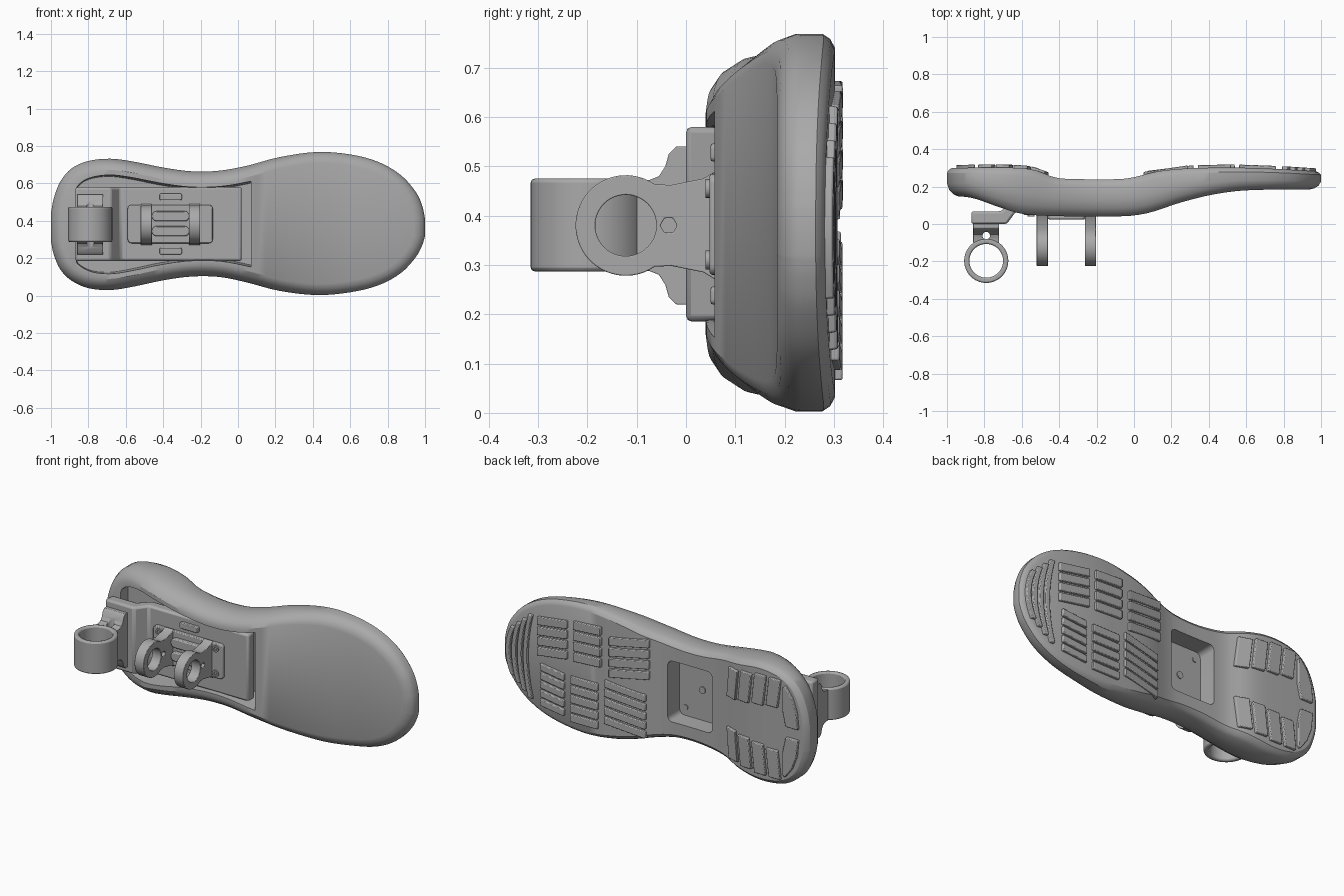
import bpy, bmesh, math

cube = bpy.data.objects.get("Cube")
if cube:
    bpy.data.objects.remove(cube, do_unlink=True)

grey = bpy.data.materials.new("neutral_grey")
grey.use_nodes = True
grey.diffuse_color = (0.4, 0.4, 0.4, 1)
grey.node_tree.nodes["Principled BSDF"].inputs["Base Color"].default_value = (0.4, 0.4, 0.4, 1)


# ---------- helpers ----------
def finish(bm, name):
    bmesh.ops.recalc_face_normals(bm, faces=bm.faces)
    mesh = bpy.data.meshes.new(name)
    bm.to_mesh(mesh)
    bm.free()
    mesh.materials.append(grey)
    obj = bpy.data.objects.new(name, mesh)
    bpy.context.collection.objects.link(obj)
    return obj


def activate(obj):
    bpy.ops.object.select_all(action='DESELECT')
    obj.select_set(True)
    bpy.context.view_layer.objects.active = obj


def cut(obj, *cutters):
    for c in cutters:
        m = obj.modifiers.new("cut", 'BOOLEAN')
        m.object, m.operation, m.solver = c, 'DIFFERENCE', 'EXACT'
        activate(obj)
        bpy.ops.object.modifier_apply(modifier=m.name)
        bpy.data.objects.remove(c, do_unlink=True)


def smooth(obj, bevel=0.0, angle=35):
    if bevel:
        m = obj.modifiers.new("bevel", 'BEVEL')
        m.width, m.segments, m.limit_method = bevel, 2, 'ANGLE'
        m.angle_limit = math.radians(40)
    activate(obj)
    bpy.ops.object.shade_smooth_by_angle(angle=math.radians(angle))
    return obj


PLACE = {'x': lambda u, v, w: (w, u, v),
         'y': lambda u, v, w: (u, w, v),
         'z': lambda u, v, w: (u, v, w)}


def prism(name, pts, axis, lo, hi, top=None):
    """Extrude a 2D outline along an axis; top is an optional second outline."""
    bm = bmesh.new()
    a = [bm.verts.new(PLACE[axis](u, v, lo)) for u, v in pts]
    b = [bm.verts.new(PLACE[axis](u, v, hi)) for u, v in (top or pts)]
    bm.faces.new(a)
    bm.faces.new(b[::-1])
    for i in range(len(a)):
        j = (i + 1) % len(a)
        bm.faces.new((a[i], a[j], b[j], b[i]))
    return finish(bm, name)


def arc(cu, cv, r, start=0, end=360, n=48):
    full = end - start >= 360
    steps = n if full else n - 1
    return [(cu + r * math.cos(math.radians(start + (end - start) * i / steps)),
             cv + r * math.sin(math.radians(start + (end - start) * i / steps))) for i in range(n)]


def round_rect(u0, u1, v0, v1, r):
    return [p for cu, cv, s in ((u1 - r, v1 - r, 0), (u0 + r, v1 - r, 90),
                                (u0 + r, v0 + r, 180), (u1 - r, v0 + r, 270))
            for p in arc(cu, cv, r, s, s + 90, 6)]


def spline(keys, t):
    """Smooth value through (position, value) keys."""
    t = min(max(t, keys[0][0]), keys[-1][0])
    i = max(k for k in range(len(keys) - 1) if keys[k][0] <= t)

    def slope(k):
        a, b = keys[max(k - 1, 0)], keys[min(k + 1, len(keys) - 1)]
        return (b[1] - a[1]) / (b[0] - a[0])
    (x0, y0), (x1, y1) = keys[i], keys[i + 1]
    h = x1 - x0
    s = (t - x0) / h
    return (y0 * (1 + 2 * s) * (1 - s) ** 2 + y1 * s * s * (3 - 2 * s)
            + h * s * (1 - s) * (slope(i) * (1 - s) - slope(i + 1) * s))


# ---------- sole shape ----------
STATIONS = [(-1, .29, .44), (-.985, .22, .52), (-.95, .14, .61), (-.89, .08, .68), (-.8, .04, .72),
            (-.68, .03, .732), (-.55, .05, .715), (-.4, .082, .685), (-.25, .102, .665), (-.1, .1, .668),
            (.05, .07, .695), (.22, .026, .74), (.42, .003, .768), (.6, .018, .755), (.75, .055, .715),
            (.87, .12, .645), (.95, .205, .555), (.985, .27, .48), (1, .32, .41)]
FRONT = [(-1, .15), (-.87, .14), (-.72, .09), (-.6, .055), (-.4, .042), (-.05, .042), (.08, .06),
         (.25, .115), (.42, .157), (.6, .18), (1, .185)]
BACK = [(-1, .3), (-.62, .3), (-.52, .285), (-.42, .248), (-.3, .24), (-.08, .24), (0, .25),
        (.12, .28), (.25, .295), (.5, .302), (.75, .295), (1, .28)]


def column(k):
    keys = list(enumerate(STATIONS))
    return lambda t: spline([(i, s[k]) for i, s in keys], t)


SUB = 4
COUNT = (len(STATIONS) - 1) * SUB + 1
sx, sb, st = [column(k) for k in range(3)]
lower = [(sx(i / SUB), sb(i / SUB)) for i in range(COUNT)]
upper = [(sx(i / SUB), st(i / SUB)) for i in range(COUNT)]
RING = lower + upper[::-1]


def inset(d):
    out = []
    for i, (x, z) in enumerate(RING):
        (ax, az), (bx, bz) = RING[i - 1], RING[(i + 1) % len(RING)]
        length = math.hypot(bx - ax, bz - az)
        out.append((x - d * (bz - az) / length, z + d * (bx - ax) / length))
    return out


bm = bmesh.new()
rings = []
for d, t in ((.028, 0), (.01, .07), (0, .18), (0, .55), (.012, .78), (.035, .93), (.06, 1)):
    rings.append([bm.verts.new((x, spline(BACK, x) * (1 - t) + spline(FRONT, x) * t, z))
                  for x, z in inset(d)])
n = len(RING)
for a, b in zip(rings, rings[1:]):
    for i in range(n):
        bm.faces.new((a[i], a[(i + 1) % n], b[(i + 1) % n], b[i]))
for r in (rings[0], rings[-1]):
    for i in range(COUNT - 1):
        bm.faces.new((r[i], r[i + 1], r[n - 2 - i], r[n - 1 - i]))
sole = finish(bm, "sole")


# Front cavity under the mounting plate, and the window in the arch
def cavity_outline(d):
    return [(max(x, -.88 + d - .075), z) for x, z in inset(d) if x < .075]


cut(sole, prism("cavity_cutter", cavity_outline(.075), 'y', -.1, .2, cavity_outline(.095)),
    prism("window_cutter", round_rect(-.34, -.05, .2, .56, .03), 'y', .1, .4))
smooth(sole, angle=30)

arch_frame = prism("arch_frame", round_rect(-.38, -.01, .19, .575, .02), 'y', .12, .215)
cut(arch_frame, prism("frame_cutter", round_rect(-.34, -.05, .2, .56, .03), 'y', .1, .4))
smooth(arch_frame)

# ---------- mounting plate, stepped forward at the heel ----------
plate = prism("mounting_plate", [(-.87, 0), (-.68, 0), (-.63, .068), (.02, .068), (.02, .13),
                                 (-.65, .13), (-.71, .068), (-.87, .068)], 'z', .185, .58)
smooth(plate, .012)


def bolts(name, xs, zs, lo, hi, r=.019):
    for x in xs:
        for z in zs:
            head = prism(name, arc(x, z, r, n=20), 'y', lo, hi)
            cut(head, prism("socket_cutter", arc(x, z, r * .55, n=6), 'y', lo - .01, hi - .006))
            smooth(head)


bolts("window_bolt", (-.3, -.09), (.25, .51), .12, .135, .015)
bolts("window_centre_bolt", (-.2,), (.38,), .12, .136, .02)

# ---------- middle bracket: base, bars, tabs and two rings ----------
smooth(prism("bracket_base", round_rect(-.59, -.135, .28, .485, .02), 'y', .048, .075), .005)
for z in (.345, .425):
    smooth(prism("bracket_bar", round_rect(-.46, -.26, z - .027, z + .027, .026), 'y', .025, .06), .006)
for z in (.238, .528):
    smooth(prism("plate_tab", round_rect(-.42, -.3, z - .018, z + .018, .01), 'y', .05, .08), .004)
bolts("bracket_bolt", (-.55, -.178), (.31, .455), .04, .06)

for x in (-.49, -.233):
    outline = [(.06, .49), (.035, .475), (-.03, .462)] + \
        arc(-.122, .38, .102, 55, 305, 40) + [(-.03, .298), (.035, .285), (.06, .27)]
    ring = prism("bracket_ring", outline, 'x', x - .03, x + .03)
    cut(ring, prism("bore_cutter", arc(-.122, .38, .062), 'x', x - .1, x + .1),
        prism("pin_cutter", arc(-.035, .38, .017, n=6), 'x', x - .1, x + .1))
    smooth(ring, .006)

# ---------- heel clamp ----------
half = [(.005, .16), (-.02, .16), (-.035, .145), (-.042, .12), (-.055, .1), (-.075, .092), (-.1, .09)]
profile = [(y, .38 + w) for y, w in half] + [(y, .38 - w) for y, w in half[::-1]]
neck = prism("clamp_foot", profile, 'x', -.86, -.722)
cut(neck, prism("pin_cutter", arc(-.79, -.062, .02, n=20), 'z', 0, 1))
smooth(neck, .006)
ring = prism("clamp_ring", arc(-.79, -.197, .118, n=64), 'z', .287, .475)
cut(ring, prism("bore_cutter", arc(-.79, -.197, .09, n=64), 'z', 0, 1))
smooth(ring, .008)
bolts("clamp_bolt", (-.832, -.75), (.25, .51), -.028, 0)

# ---------- tread lugs on the back ----------
tread = bmesh.new()


def lug(pts):
    cx, cz = (sum(p[k] for p in pts) / len(pts) for k in (0, 1))

    def layer(dy, s):
        return [tread.verts.new((cx + (x - cx) * s, spline(BACK, x) + dy, cz + (z - cz) * s))
                for x, z in pts]
    a, b = layer(-.012, 1), layer(.016, .98)
    tread.faces.new(a)
    tread.faces.new(b[::-1])
    for i in range(len(a)):
        j = (i + 1) % len(a)
        tread.faces.new((a[i], a[j], b[j], b[i]))


# Forefoot blocks of bars: x range, z range, number of bars, slope of the bars
for x0, x1, z0, z1, bars, lean in ((.56, .76, .42, .66, 4, -.03), (.34, .52, .43, .68, 4, -.01),
                                   (.05, .29, .42, .67, 4, -.035), (.58, .74, .08, .34, 5, .02),
                                   (.36, .54, .06, .34, 5, .0), (.07, .32, .07, .34, 5, .035)):
    step = (z1 - z0) / bars
    for i in range(bars):
        a, b = z0 + i * step + .006, z0 + (i + 1) * step - .006
        lug([(x0, a), (x1, a + lean), (x1, b + lean), (x0, b)])

# Curved toe strips
for i in range(4):
    reach = .25 - .035 * i
    zs = [reach * k / 6 for k in range(-6, 7)]
    edge = [(.79 + .04 * i + .035 * (1 - (z / reach) ** 2), .375 + z) for z in zs]
    lug(edge + [(x + .029, z) for x, z in edge[::-1]])

# Heel lugs, mirrored about the centre line
for side in (1, -1):
    for i in range(4):
        x = -.53 - .095 * i
        zin, zout = .09 + .012 * i, .27 + .012 * min(i, 2)
        lug([(x, .38 + side * zin), (x + .075, .38 + side * zin),
             (x + .055, .38 + side * zout), (x - .02, .38 + side * zout)])
    lug([(x, .38 + side * z) for x, z in ((-.87, .03), (-.95, .03), (-.94, .13), (-.91, .21),
                                          (-.865, .27), (-.85, .26), (-.85, .12))])
smooth(finish(tread, "tread_lugs"), .004)
